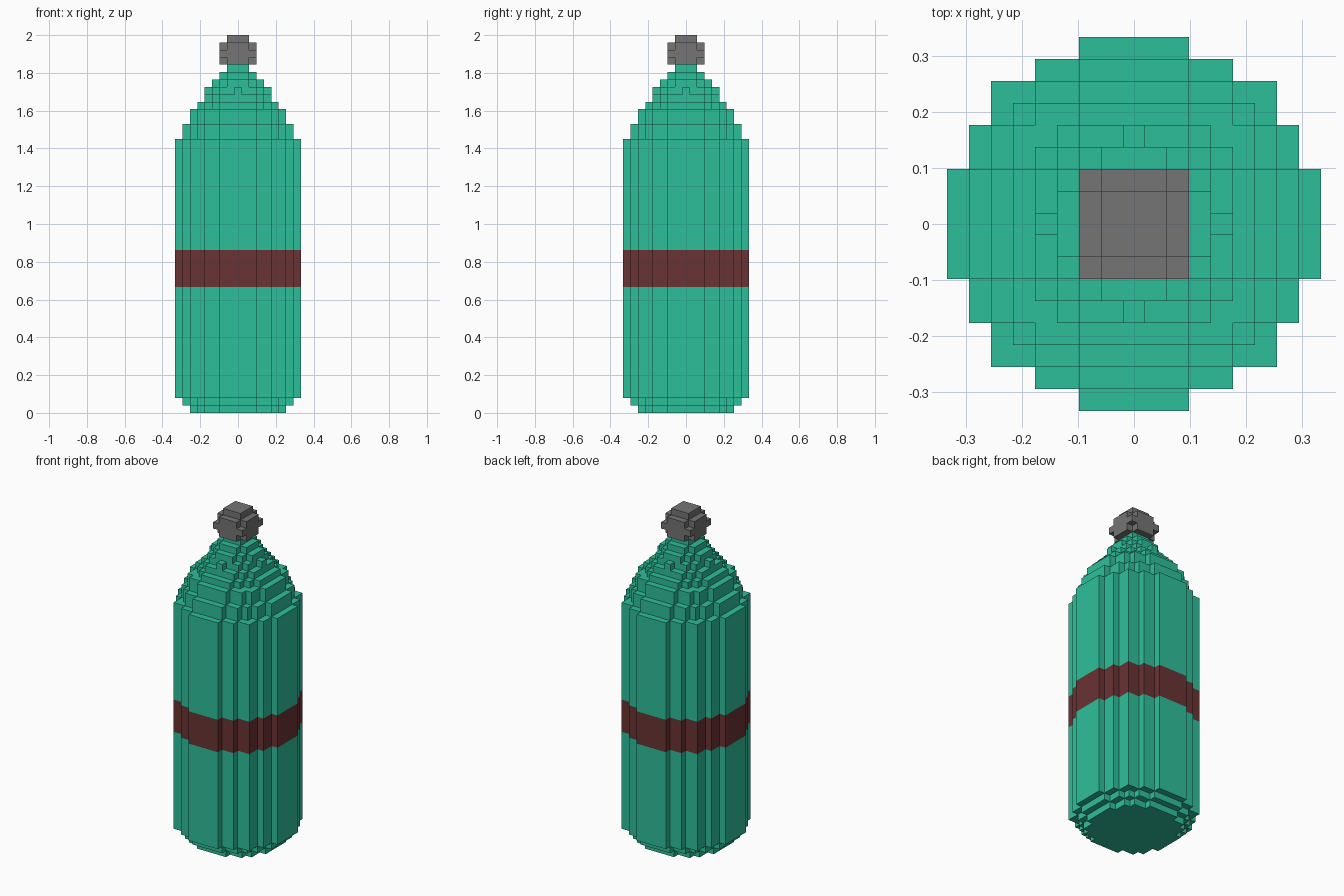
import bpy
import bmesh
import math

cube = bpy.data.objects.get("Cube")
if cube:
    bpy.data.objects.remove(cube, do_unlink=True)

U = 2 / 51  # size of one block


def material(name, rgb):
    m = bpy.data.materials.new(name)
    m.use_nodes = True
    m.diffuse_color = (*rgb, 1)
    m.node_tree.nodes["Principled BSDF"].inputs["Base Color"].default_value = (*rgb, 1)
    return m


green = material("sea green", (0.027, 0.521, 0.328))
maroon = material("maroon", (0.144, 0.033, 0.033))
grey = material("grey", (0.178, 0.178, 0.178))


def stepped_disc(r):
    """Counter-clockwise outline of a blocky disc of radius r, in blocks."""
    n = int(r)
    half = {j: math.floor(math.sqrt(r * r - j * j)) + 0.5 for j in range(-n, n + 1)}
    right = []
    for j in range(-n, n + 1):
        if half.get(j - 1) != half[j]:
            right.append((half[j], j - 0.5))
        if half.get(j + 1) != half[j]:
            right.append((half[j], j + 0.5))
    return right + [(-x, y) for x, y in reversed(right)]


def stack(name, mat, slabs, below=0, above=0):
    """Stack of slabs (bottom layer, top layer, radius).
    below / above are the radii of the neighbouring parts."""
    bm = bmesh.new()
    radii = [below] + [s[2] for s in slabs] + [above]
    for k, (z0, z1, r) in enumerate(slabs, 1):
        pts = stepped_disc(r)
        lo = [bm.verts.new((x * U, y * U, z0 * U)) for x, y in pts]
        hi = [bm.verts.new((x * U, y * U, z1 * U)) for x, y in pts]
        for i in range(len(pts)):
            j = (i + 1) % len(pts)
            bm.faces.new((lo[i], lo[j], hi[j], hi[i]))
        # Horizontal faces only where a ledge shows
        if radii[k - 1] < r:
            bm.faces.new(lo[::-1])
        if radii[k + 1] < r:
            bm.faces.new(hi)
    me = bpy.data.meshes.new(name)
    bm.to_mesh(me)
    bm.free()
    me.materials.append(mat)
    ob = bpy.data.objects.new(name, me)
    bpy.context.collection.objects.link(ob)


# Lower body with its chamfered foot
stack("lower_body", green, [(0, 1, 6.5), (1, 2, 7.5), (2, 17, 8.5)], above=8.5)

# Painted band around the middle
stack("band", maroon, [(17, 22, 8.5)], below=8.5, above=8.5)

# Upper body
stack("upper_body", green, [(22, 37, 8.5)], below=8.5)

# Shoulder tapering to the neck
stack("shoulder", green, [
    (37, 39, 7.5), (39, 41, 6.5), (41, 42, 5.5), (42, 43, 4.5), (43, 44, 4.0),
    (44, 45, 3.5), (45, 46, 2.5), (46, 47, 1.5)], below=8.5)

# Rounded valve knob
stack("valve_knob", grey, [
    (47, 48, 2.5), (48, 49, 2.9), (49, 50, 2.5), (50, 51, 1.5)])
